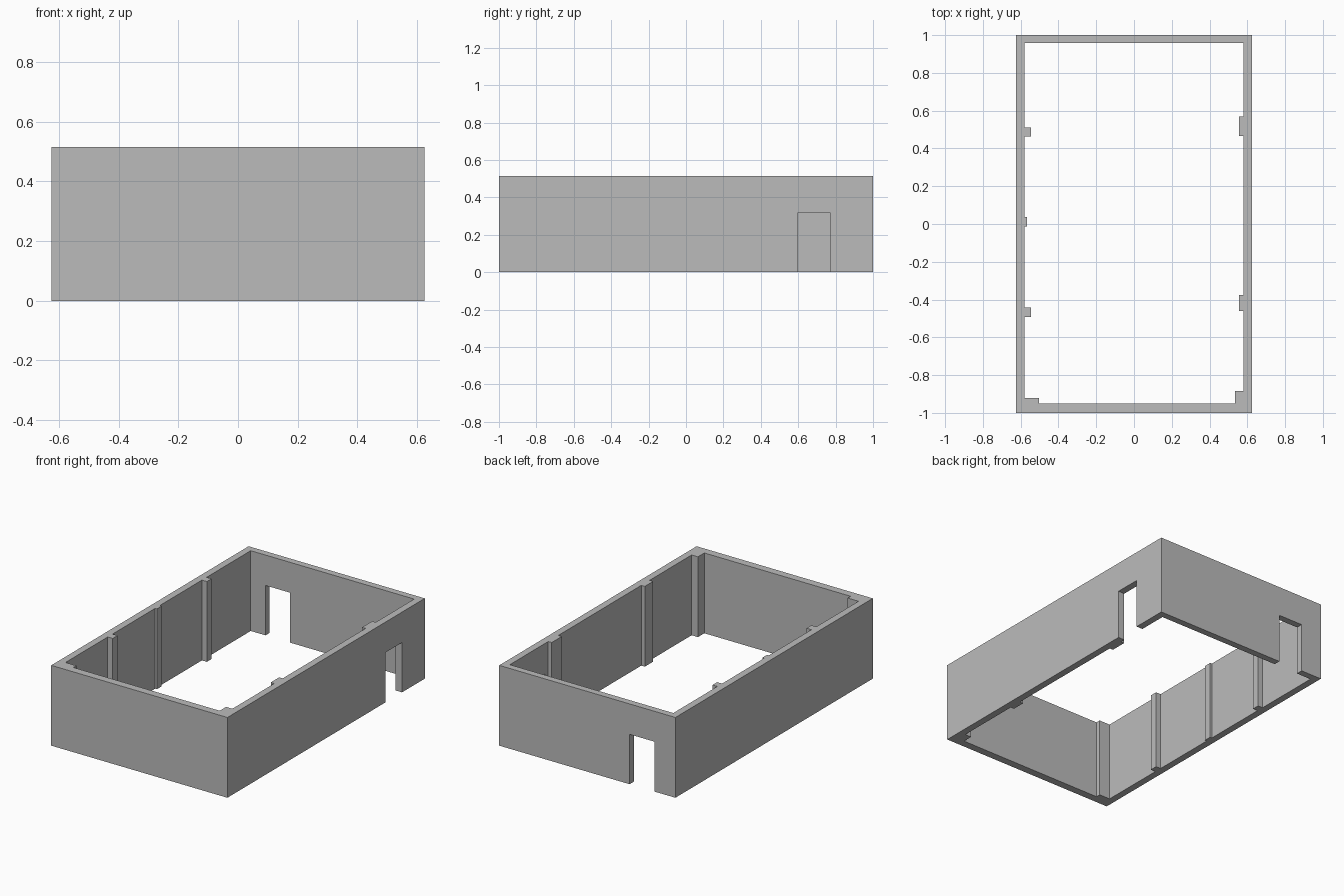
import bpy
import bmesh
from mathutils import Vector

cube = bpy.data.objects.get("Cube")
if cube:
    bpy.data.objects.remove(cube, do_unlink=True)

HEIGHT = 0.515
DOOR_HEIGHT = 0.32
X, Y = 0.625, 1.0          # outer half sizes
IN_X, IN_BACK, IN_FRONT = 0.58, 0.957, -0.95   # inner wall faces

plaster = bpy.data.materials.new("wall_grey")
plaster.use_nodes = True
grey = (0.5, 0.5, 0.5, 1)
plaster.diffuse_color = grey
plaster.node_tree.nodes["Principled BSDF"].inputs["Base Color"].default_value = grey


def extrude_profile(name, points, direction):
    """Extrude a flat outline along a direction into a closed solid."""
    mesh = bpy.data.meshes.new(name)
    bm = bmesh.new()
    face = bm.faces.new([bm.verts.new(p) for p in points])
    result = bmesh.ops.extrude_face_region(bm, geom=[face], use_keep_orig=True)
    moved = [g for g in result["geom"] if isinstance(g, bmesh.types.BMVert)]
    bmesh.ops.translate(bm, verts=moved, vec=Vector(direction))
    bmesh.ops.recalc_face_normals(bm, faces=bm.faces)
    bm.to_mesh(mesh)
    bm.free()
    mesh.materials.append(plaster)
    obj = bpy.data.objects.new(name, mesh)
    bpy.context.collection.objects.link(obj)
    return obj


def block(name, x0, x1, y0, y1):
    """Full-height block on a rectangular footprint."""
    base = [(x0, y0, 0), (x1, y0, 0), (x1, y1, 0), (x0, y1, 0)]
    return extrude_profile(name, base, (0, 0, HEIGHT))


def door_outline(start, end, door_start, door_end):
    """Wall elevation with a doorway open to the floor."""
    return [(start, 0), (door_start, 0), (door_start, DOOR_HEIGHT),
            (door_end, DOOR_HEIGHT), (door_end, 0), (end, 0),
            (end, HEIGHT), (start, HEIGHT)]


# Plain walls
block("right_wall", -X, -IN_X, -Y, Y)
block("front_wall", -IN_X, X, -Y, IN_FRONT)

# Walls with doorways
extrude_profile("left_wall",
                [(X, y, z) for y, z in door_outline(IN_FRONT, IN_BACK, 0.6, 0.77)],
                (IN_X - X, 0, 0))
extrude_profile("back_wall",
                [(x, Y, z) for x, z in door_outline(-IN_X, X, -0.475, -0.3)],
                (0, IN_BACK - Y, 0))

# Pilasters along the inside faces
block("right_pilaster_back", -IN_X, -0.545, 0.463, 0.51)
block("right_pilaster_middle", -IN_X, -0.567, -0.012, 0.036)
block("right_pilaster_front", -IN_X, -0.545, -0.492, -0.443)
block("left_pilaster_back", 0.555, IN_X, 0.465, 0.568)
block("left_pilaster_front", 0.555, IN_X, -0.46, -0.375)

# Corner piers at the front
block("right_corner_pier", -IN_X, -0.503, IN_FRONT, -0.92)
block("left_corner_pier", 0.535, IN_X, IN_FRONT, -0.885)
